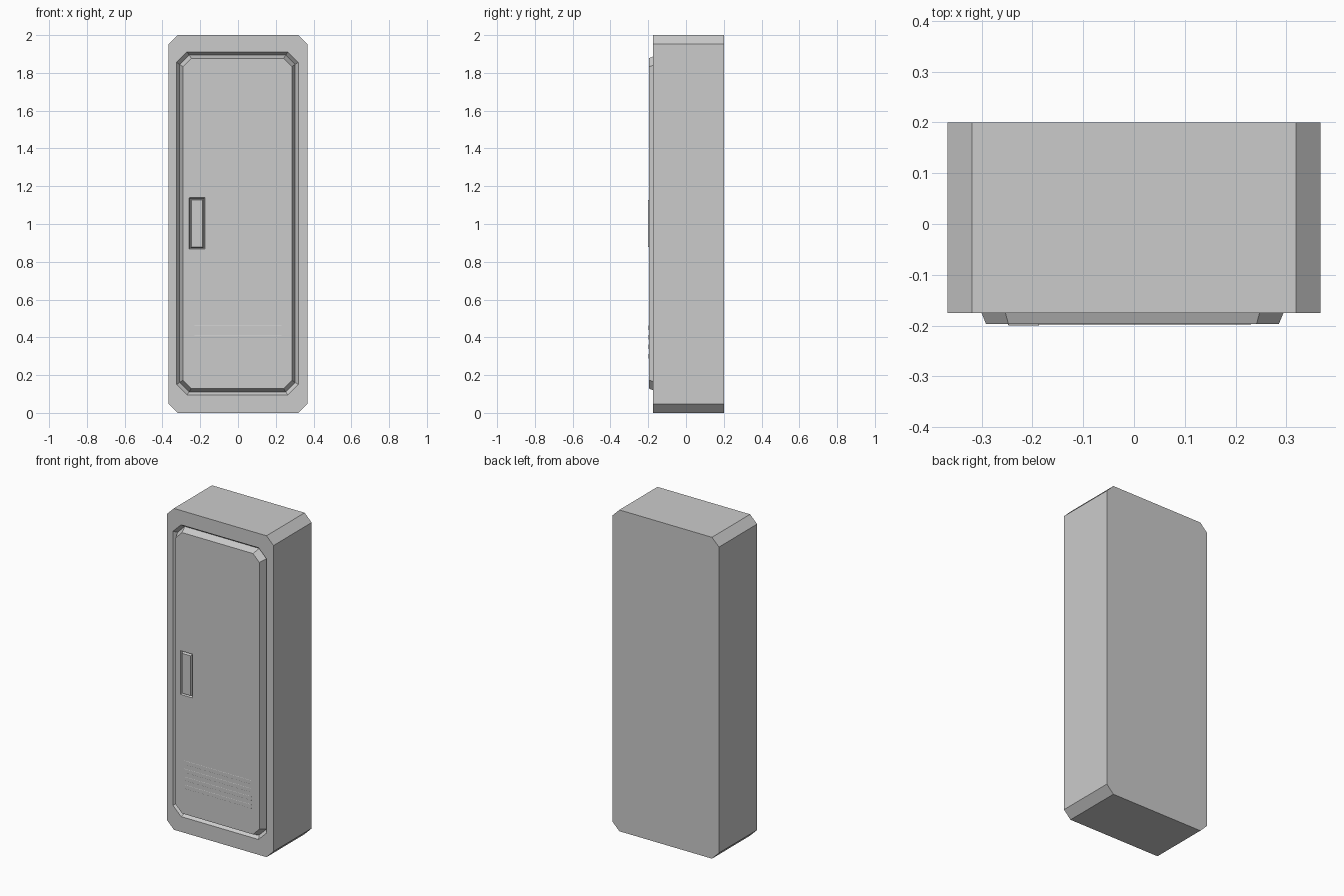
import bpy
import bmesh

cube = bpy.data.objects.get("Cube")
if cube:
    bpy.data.objects.remove(cube, do_unlink=True)

grey = bpy.data.materials.new("locker_grey")
grey.use_nodes = True
colour = (0.6, 0.6, 0.6, 1)
grey.diffuse_color = colour
grey.node_tree.nodes["Principled BSDF"].inputs["Base Color"].default_value = colour


def outline(centre, half, cut, y):
    """Rectangle with clipped corners, facing the front."""
    cx, cz = centre
    w, h = half
    corners = [(w, h - cut), (w - cut, h), (cut - w, h), (-w, h - cut),
               (-w, cut - h), (cut - w, -h), (w - cut, -h), (w, cut - h)]
    return [(cx + x, y, cz + z) for x, z in corners]


def loft(name, rings, back=False):
    """Join successive outlines from back to front and cap the last one."""
    bm = bmesh.new()
    loops = [[bm.verts.new(p) for p in ring] for ring in rings]
    for a, b in zip(loops, loops[1:]):
        for i in range(len(a)):
            j = (i + 1) % len(a)
            bm.faces.new((a[i], b[i], b[j], a[j]))
    bm.faces.new(loops[-1][::-1])
    if back:
        bm.faces.new(loops[0])
    bm.normal_update()
    mesh = bpy.data.meshes.new(name)
    bm.to_mesh(mesh)
    bm.free()
    mesh.materials.append(grey)
    obj = bpy.data.objects.new(name, mesh)
    bpy.context.collection.objects.link(obj)
    return obj


BODY = (0, 1)
DOOR = (-0.003, 1.003)
GRIP = (-0.217, 1.003)
FRONT, GROOVE, DOOR_Y = -0.175, -0.153, -0.197

# Cabinet shell with the sunken door opening
loft("cabinet_body", [
    outline(BODY, (0.367, 1), 0.048, 0.2),
    outline(BODY, (0.367, 1), 0.048, FRONT),
    outline(DOOR, (0.322, 0.908), 0.055, FRONT),
    outline(DOOR, (0.306, 0.892), 0.05, GROOVE),
], back=True)

# Raised door with bevelled rim and a recess for the handle
loft("door", [
    outline(DOOR, (0.306, 0.892), 0.05, GROOVE),
    outline(DOOR, (0.288, 0.874), 0.044, DOOR_Y),
    outline(GRIP, (0.042, 0.136), 0.001, DOOR_Y),
    outline(GRIP, (0.036, 0.13), 0.001, -0.183),
])

# Handle plate standing in the recess
loft("handle", [
    outline(GRIP, (0.035, 0.129), 0.001, -0.183),
    outline(GRIP, (0.03, 0.124), 0.001, -0.2),
])

# Very shallow vent slats low on the door
for i in range(4):
    z = 0.3 + i * 0.05
    loft(f"vent_slat_{i + 1}", [
        outline((0, z), (0.23, 0.012), 0.001, DOOR_Y),
        outline((0, z), (0.23, 0.011), 0.001, DOOR_Y - 0.0006),
    ])
